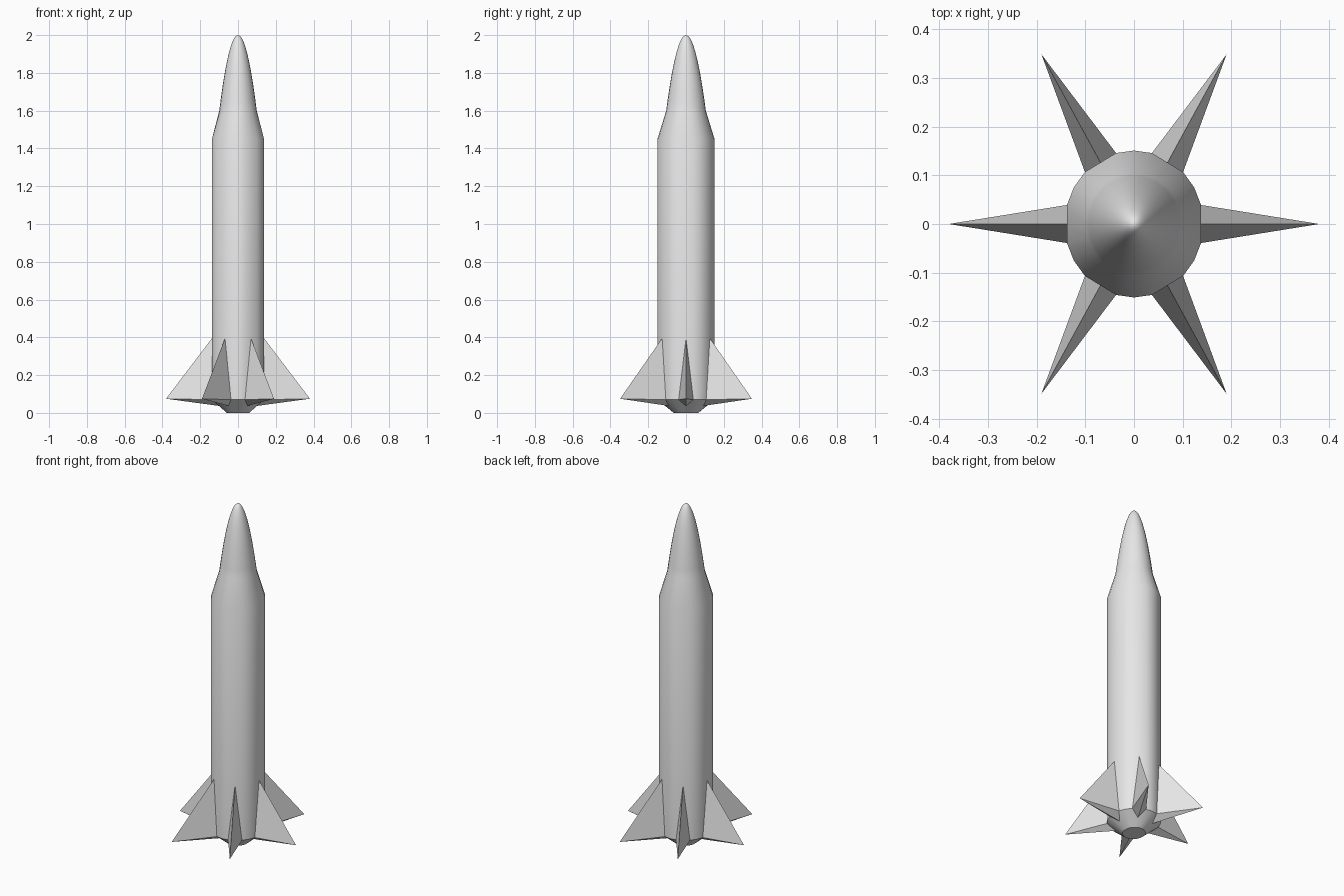
import bpy, bmesh, math

cube = bpy.data.objects.get("Cube")
if cube:
    bpy.data.objects.remove(cube)

SX = 0.945           # hull is slightly narrower across x
R = 0.151            # hull radius
SIDES = 24
CHORD = math.cos(math.pi / 12)
FIN_TOP, FIN_BASE, FIN_LOW = 0.395, 0.07, 0.037

grey = bpy.data.materials.new("light_grey")
grey.use_nodes = True
colour = (0.8, 0.8, 0.8, 1)
grey.diffuse_color = colour
next(n for n in grey.node_tree.nodes
     if n.type == 'BSDF_PRINCIPLED').inputs["Base Color"].default_value = colour


def polar(r, deg, z):
    a = math.radians(deg)
    return (r * math.cos(a) * SX, r * math.sin(a), z)


def finish(bm, name, smooth):
    bmesh.ops.recalc_face_normals(bm, faces=bm.faces)
    mesh = bpy.data.meshes.new(name)
    bm.to_mesh(mesh)
    bm.free()
    mesh.materials.append(grey)
    obj = bpy.data.objects.new(name, mesh)
    bpy.context.collection.objects.link(obj)
    if smooth:
        bpy.ops.object.select_all(action='DESELECT')
        obj.select_set(True)
        bpy.context.view_layer.objects.active = obj
        bpy.ops.object.shade_smooth_by_angle(angle=math.radians(30))
    return obj


def ring(bm, r, z, flats):
    """Ring of points; flats straightens the six panels that carry fins."""
    verts = []
    for i in range(SIDES):
        k = CHORD if flats and i % 4 == 0 else 1
        verts.append(bm.verts.new(polar(r * k, i * 360 / SIDES, z)))
    return verts


# Hull: tail cone, tube, shoulder and parabolic nose
bm = bmesh.new()
profile = [(0.065, 0, True), (R, FIN_BASE, True), (R, 1.45, True), (0.105, 1.6, False)]
NOSE = 16
for i in range(1, NOSE):
    s = 1 - i / NOSE
    profile.append((0.105 * s, 2 - 0.4 * s * s, False))
rings = [ring(bm, *p) for p in profile]
for low, high in zip(rings, rings[1:]):
    for i in range(SIDES):
        j = (i + 1) % SIDES
        bm.faces.new((low[i], low[j], high[j], high[i]))
bm.faces.new(rings[0])
tip = bm.verts.new((0, 0, 2))
for i in range(SIDES):
    bm.faces.new((rings[-1][i], rings[-1][(i + 1) % SIDES], tip))
finish(bm, "hull", True)

# Six pointed fins, each a kite-shaped root drawn out to a tip
low_r = 0.065 + (R - 0.065) * FIN_LOW / FIN_BASE
for n in range(6):
    a = n * 60
    bm = bmesh.new()
    point = bm.verts.new(polar(0.403, a, 0.075))
    root = [bm.verts.new(p) for p in (
        polar(R * CHORD, a, FIN_TOP),
        polar(R, a + 15, FIN_BASE),
        polar(low_r * CHORD, a, FIN_LOW),
        polar(R, a - 15, FIN_BASE))]
    for i in range(4):
        bm.faces.new((root[i], root[(i + 1) % 4], point))
    bm.faces.new((root[0], root[1], root[3]))
    bm.faces.new((root[1], root[2], root[3]))
    finish(bm, f"fin_{n + 1}", False)
